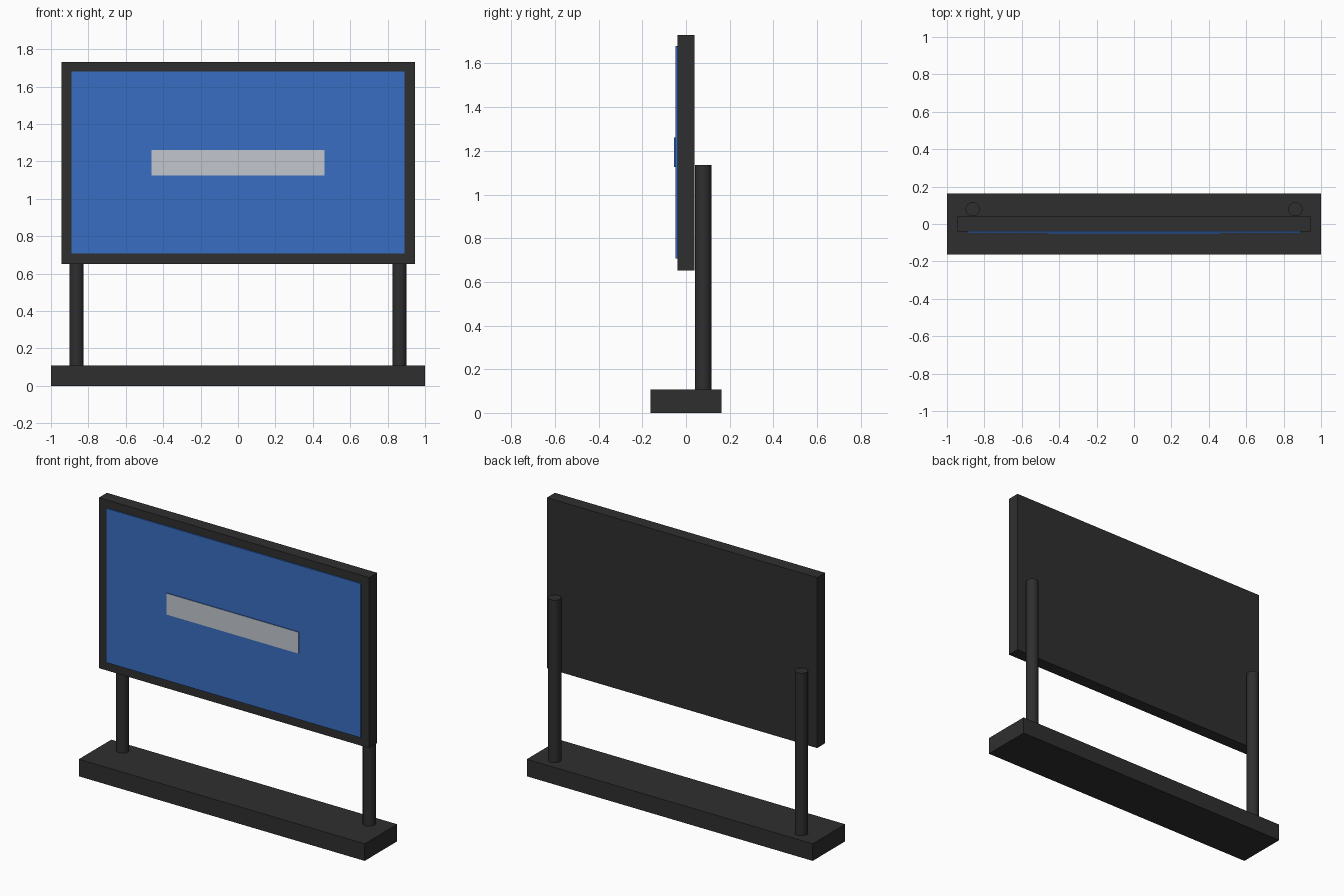
import bpy
import math

cube = bpy.data.objects.get("Cube")
if cube:
    bpy.data.objects.remove(cube, do_unlink=True)


def material(name, rgb):
    mat = bpy.data.materials.new(name)
    mat.use_nodes = True
    mat.diffuse_color = (*rgb, 1)
    mat.node_tree.nodes["Principled BSDF"].inputs["Base Color"].default_value = (*rgb, 1)
    return mat


charcoal = material("charcoal", (0.028, 0.028, 0.028))
blue = material("panel blue", (0.04, 0.155, 0.54))
silver = material("pale silver", (0.54, 0.57, 0.62))


def box(name, x, y, z, mat):
    """Box spanning the given (low, high) ranges."""
    bpy.ops.mesh.primitive_cube_add(size=1, location=[sum(r) / 2 for r in (x, y, z)])
    obj = bpy.context.object
    obj.name = name
    obj.scale = [r[1] - r[0] for r in (x, y, z)]
    bpy.ops.object.transform_apply(location=False, rotation=False, scale=True)
    obj.data.materials.append(mat)
    return obj


# Base and sign board
box("base", (-1, 1), (-0.162, 0.162), (0, 0.108), charcoal)
box("board", (-0.945, 0.945), (-0.04, 0.04), (0.652, 1.73), charcoal)

# Raised blue panel on the front of the board
box("front_panel", (-0.891, 0.891), (-0.048, -0.04), (0.706, 1.68), blue)

# Nameplate: silver on its front face, blue around the edge
plate = box("nameplate", (-0.462, 0.462), (-0.054, -0.048), (1.125, 1.26), blue)
plate.data.materials.append(silver)
for face in plate.data.polygons:
    if face.normal.y < -0.9:
        face.material_index = 1

# Round posts behind the board
for side, sign in (("left", 1), ("right", -1)):
    bpy.ops.mesh.primitive_cylinder_add(
        vertices=32, radius=0.0375, depth=1.035, location=(sign * 0.863, 0.079, 0.6175))
    post = bpy.context.object
    post.name = side + "_post"
    post.data.materials.append(charcoal)
    bpy.ops.object.shade_smooth_by_angle(angle=math.radians(35))
